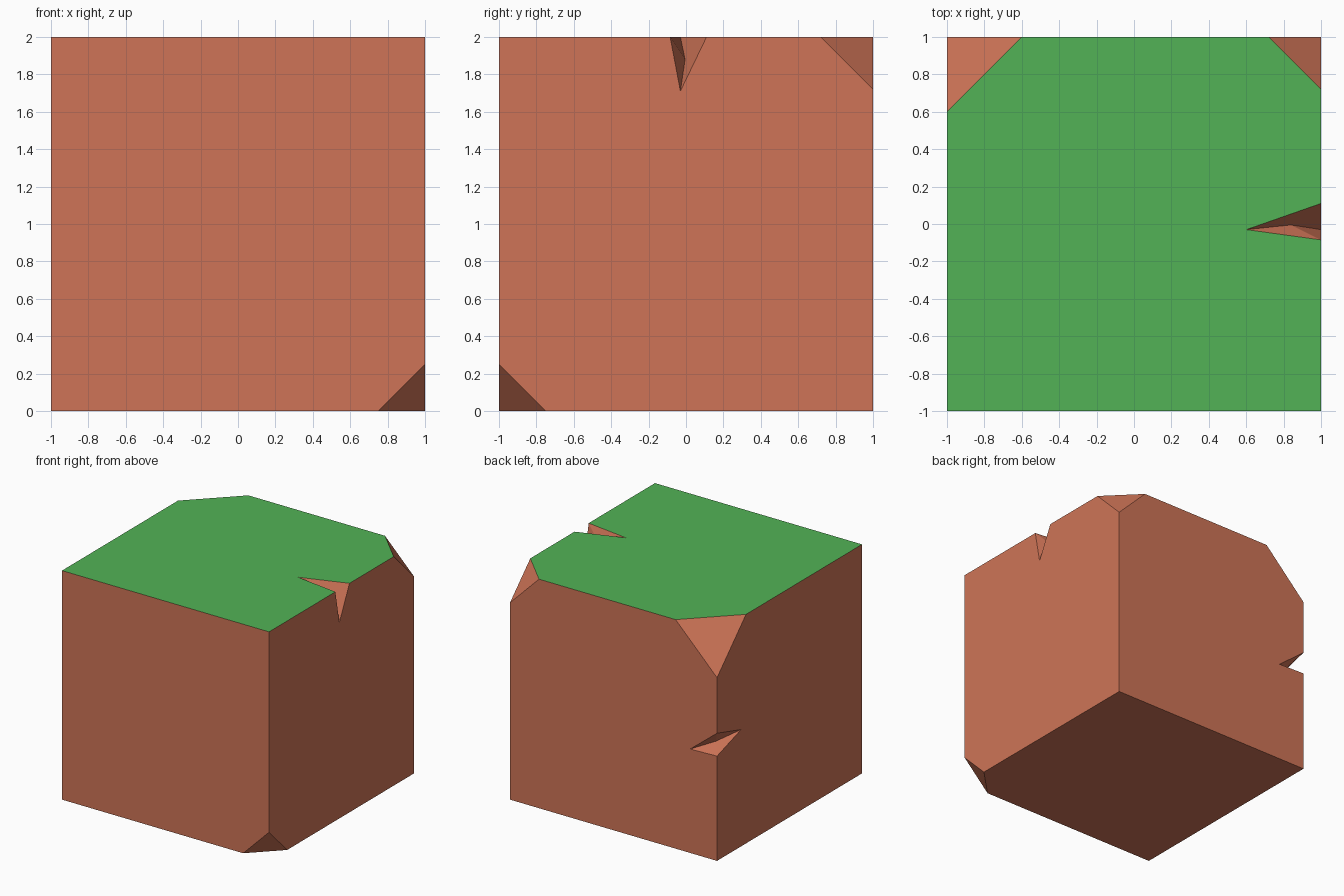
import bpy, bmesh
from mathutils import Vector

if "Cube" in bpy.data.objects:
    bpy.data.objects.remove(bpy.data.objects["Cube"])


def material(name, rgb):
    m = bpy.data.materials.new(name)
    m.diffuse_color = (*rgb, 1)
    m.use_nodes = True
    m.node_tree.nodes["Principled BSDF"].inputs["Base Color"].default_value = m.diffuse_color
    return m


earth = material("terracotta", (0.62, 0.175, 0.095))
grass = material("grass green", (0.085, 0.45, 0.092))

# Cube with three chipped corners
bm = bmesh.new()
bmesh.ops.create_cube(bm, size=2)
bmesh.ops.translate(bm, verts=bm.verts, vec=(0, 0, 1))
for corner, chip in (((1, -1, 0), 0.25), ((1, 1, 2), 0.28), ((-1, 1, 2), 0.40)):
    normal = Vector((corner[0], corner[1], corner[2] - 1))
    point = Vector(corner) - Vector((normal.x * chip, 0, 0))
    geom = bm.verts[:] + bm.edges[:] + bm.faces[:]
    cut = bmesh.ops.bisect_plane(bm, geom=geom, plane_co=point, plane_no=normal,
                                 clear_outer=True)["geom_cut"]
    bmesh.ops.contextual_create(bm, geom=[e for e in cut if isinstance(e, bmesh.types.BMEdge)])
bmesh.ops.recalc_face_normals(bm, faces=bm.faces)
mesh = bpy.data.meshes.new("ground_block")
bm.to_mesh(mesh)
bm.free()
block = bpy.data.objects.new("ground_block", mesh)
bpy.context.collection.objects.link(block)
mesh.materials.append(earth)
mesh.materials.append(grass)


def notch(name, ring, inner, outer):
    """Cut a bipyramid: ring on the block surface, one tip inside and one outside."""
    b = bmesh.new()
    vs = [b.verts.new(p) for p in ring]
    for tip in (b.verts.new(inner), b.verts.new(outer)):
        for i in range(4):
            b.faces.new((vs[i], vs[(i + 1) % 4], tip))
    bmesh.ops.recalc_face_normals(b, faces=b.faces)
    me = bpy.data.meshes.new(name)
    b.to_mesh(me)
    b.free()
    me.materials.append(earth)
    ob = bpy.data.objects.new(name, me)
    bpy.context.collection.objects.link(ob)
    mod = block.modifiers.new(name, 'BOOLEAN')
    mod.object, mod.operation, mod.solver = ob, 'DIFFERENCE', 'EXACT'
    bpy.context.view_layer.objects.active = block
    bpy.ops.object.modifier_apply(modifier=name)
    bpy.data.objects.remove(ob)


# Cracks in the right top edge and the back left upright edge
notch("top_crack", [(1, 0.11, 2), (0.6, -0.03, 2), (1, -0.085, 2), (1, -0.03, 1.71)],
      (0.84, -0.005, 1.88), (1.2, 0, 2.2))
notch("side_crack", [(-1, 1, 1.115), (-0.74, 1, 0.907), (-1, 1, 0.915), (-1, 0.667, 1.02)],
      (-0.9, 0.875, 0.97), (-1.2, 1.2, 1.0))

# Grass on the flat top only
for p in block.data.polygons:
    p.material_index = int(p.normal.z > 0.99 and p.center.z > 1.99)
